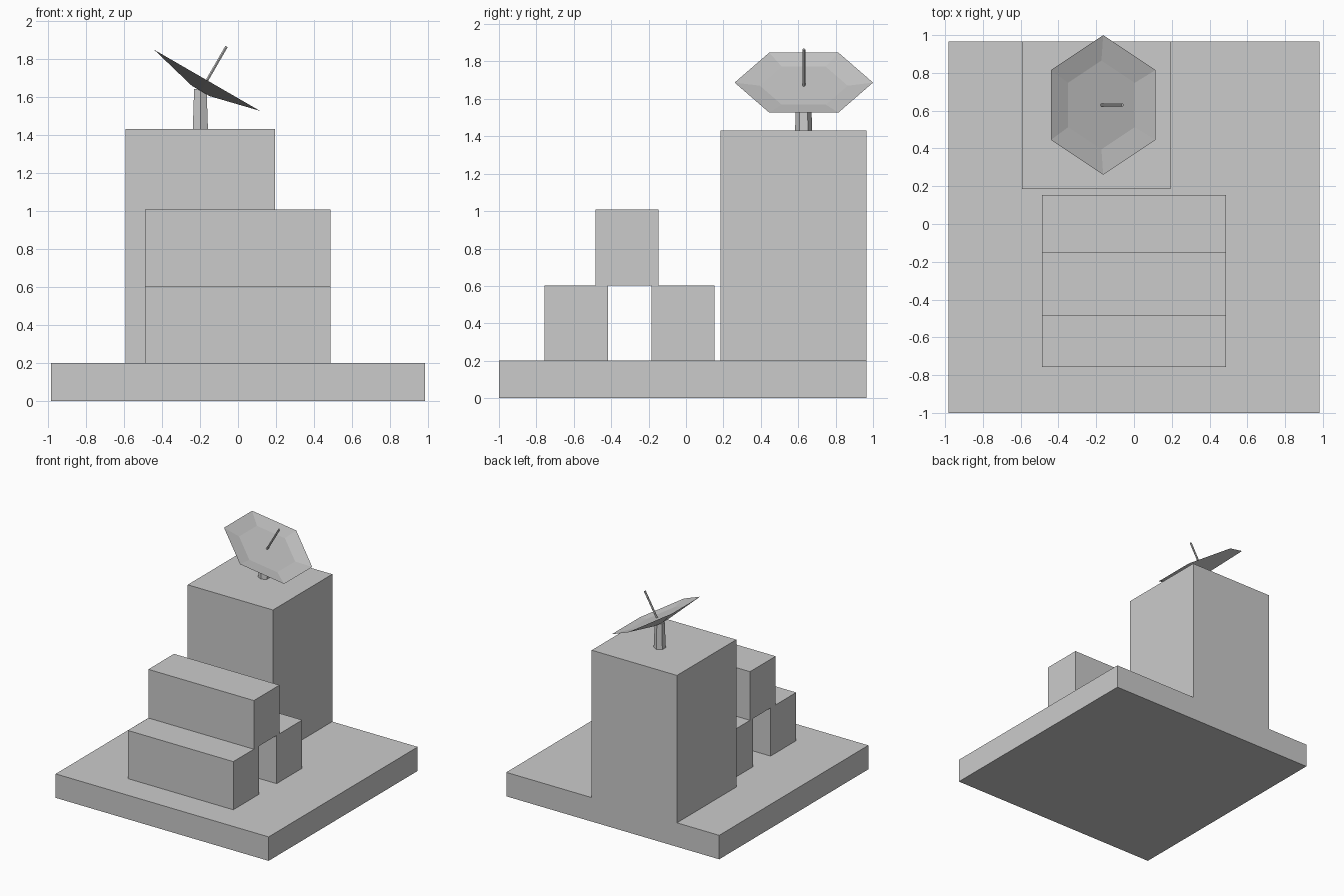
import bpy, bmesh
from math import cos, sin, pi, radians
from mathutils import Matrix

if "Cube" in bpy.data.objects:
    bpy.data.objects.remove(bpy.data.objects["Cube"])


def finish(name, bm, matrix=Matrix()):
    bmesh.ops.recalc_face_normals(bm, faces=bm.faces)
    mesh = bpy.data.meshes.new(name)
    bm.to_mesh(mesh)
    bm.free()
    obj = bpy.data.objects.new(name, mesh)
    obj.matrix_world = matrix
    bpy.context.collection.objects.link(obj)
    return obj


def box(name, x0, x1, y0, y1, z0, z1):
    bm = bmesh.new()
    bmesh.ops.create_cube(bm, size=1)
    bmesh.ops.scale(bm, vec=(x1 - x0, y1 - y0, z1 - z0), verts=bm.verts)
    bmesh.ops.translate(bm, vec=((x0 + x1) / 2, (y0 + y1) / 2, (z0 + z1) / 2), verts=bm.verts)
    return finish(name, bm)


def hex_loft(name, profile, matrix):
    """Six-sided lathe through (radius, height) rings, capped at both ends."""
    bm = bmesh.new()
    rings = [[bm.verts.new((r * cos(pi / 2 + k * pi / 3), r * sin(pi / 2 + k * pi / 3), h))
              for k in range(6)] for r, h in profile]
    for a, b in zip(rings, rings[1:]):
        for k in range(6):
            bm.faces.new((a[k], a[(k + 1) % 6], b[(k + 1) % 6], b[k]))
    bm.faces.new(rings[0])
    bm.faces.new(rings[-1])
    return finish(name, bm, matrix)


# Ground slab and tall tower
box("base_slab", -0.983, 0.983, -1.0, 0.966, 0, 0.2)
box("tower", -0.593, 0.194, 0.184, 0.966, 0.2, 1.43)

# Three stacked long crates
for name, y, z0, z1 in (("crate_front", -0.756, 0.2, 0.602),
                        ("crate_back", -0.185, 0.2, 0.602),
                        ("crate_top", -0.485, 0.602, 1.008)):
    box(name, -0.488, 0.486, y, y + 0.338, z0, z1)

# Dish post
hex_loft("dish_post", [(0.046, 0), (0.038, 0.21)], Matrix.Translation((-0.198, 0.629, 1.43)))

# Tilted dish with hollow front, and its feed rod
tilt = Matrix.Translation((-0.163, 0.63, 1.687)) @ Matrix.Rotation(radians(30), 4, 'Y')
hex_loft("dish", [(0.063, -0.065), (0.37, 0), (0.235, -0.019)], tilt)
hex_loft("feed_rod", [(0.008, -0.019), (0.008, 0.205)], tilt)
